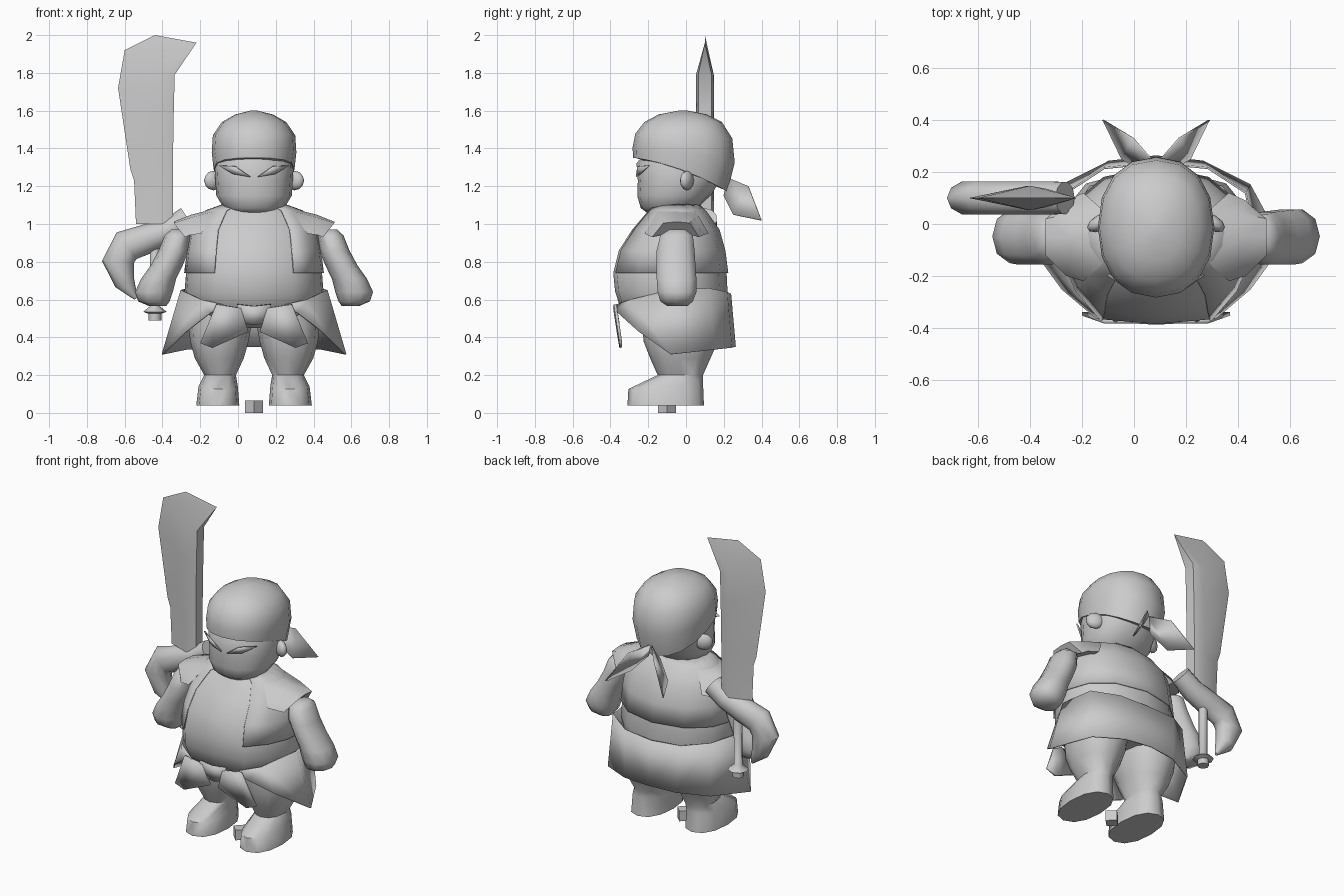
import bpy, bmesh, math
from mathutils import Matrix

cube = bpy.data.objects.get("Cube")
if cube:
    bpy.data.objects.remove(cube)

CX = 0.085  # the figure's own middle plane
grey = bpy.data.materials.new("plain_grey")
grey.use_nodes = True
grey.diffuse_color = (0.6, 0.6, 0.6, 1)
bsdf = next(n for n in grey.node_tree.nodes if n.type == 'BSDF_PRINCIPLED')
bsdf.inputs["Base Color"].default_value = (0.6, 0.6, 0.6, 1)
made = []


def finish(name, bm, x=CX, mirror=False, thick=0.0):
    bmesh.ops.remove_doubles(bm, verts=bm.verts, dist=0.0005)
    bmesh.ops.recalc_face_normals(bm, faces=bm.faces)
    mesh = bpy.data.meshes.new(name)
    bm.to_mesh(mesh)
    bm.free()
    mesh.materials.append(grey)
    ob = bpy.data.objects.new(name, mesh)
    ob.location.x = x
    bpy.context.collection.objects.link(ob)
    if mirror:
        ob.modifiers.new("mirror", 'MIRROR').merge_threshold = 0.002
    if thick:
        solid = ob.modifiers.new("thickness", 'SOLIDIFY')
        solid.thickness = thick
        solid.offset = 0
    made.append(ob)
    return ob


def grid(name, rows, closed=False, **opts):
    """Skin rows of points; closed rows become a capped tube."""
    bm = bmesh.new()
    vs = [[bm.verts.new(p) for p in row] for row in rows]
    n = len(rows[0])
    for a, b in zip(vs, vs[1:]):
        for i in range(n if closed else n - 1):
            j = (i + 1) % n
            bm.faces.new((a[i], a[j], b[j], b[i]))
    if closed:
        bm.faces.new(vs[0])
        bm.faces.new(vs[-1])
    return finish(name, bm, **opts)


def plate(name, points, thick=0.008):
    bm = bmesh.new()
    bm.faces.new([bm.verts.new(p) for p in points])
    bmesh.ops.triangulate(bm, faces=bm.faces)
    return finish(name, bm, mirror=True, thick=thick)


def oval(ring, a, power):
    """Point on a ring given as middle x, z, half width, front y, back y, tilt."""
    cx, z, rx, yf, yb, tilt = ring
    c, s = math.cos(a), math.sin(a)
    dy = (yb - yf) / 2 * math.copysign(abs(s) ** power, s)
    x = cx + rx * math.copysign(abs(c) ** power, c)
    return (x, (yf + yb) / 2 + dy, z + tilt * dy * (1 + 1.3 * dy))


def loft(name, rings, n=14, power=1.0, mirror=False):
    rows = [[oval(r, math.tau * i / n, power) for i in range(n)] for r in rings]
    return grid(name, rows, True, mirror=mirror)


# Half outline of the body from front to back, with a corner at the vest edge
OUTLINE = [(0, -1), (.57, -.94), (.84, -.56), (.97, -.2), (1, .1), (.88, .52),
           (.55, .86), (0, 1)]


def body_row(ring, points, grow=1.0):
    z, rx, yf, yb = ring
    return [(rx * u * grow, (yf + yb) / 2 + (yb - yf) / 2 * v * grow, z)
            for u, v in points]


# Torso and open vest that follows it
body = [(1.11, .14, -.17, .06), (1.07, .25, -.2, .10), (.97, .325, -.285, .17),
        (.86, .345, -.355, .20), (.74, .36, -.385, .215), (.64, .368, -.375, .22),
        (.55, .335, -.345, .21), (.45, .24, -.22, .17)]
whole = OUTLINE + [(-u, v) for u, v in OUTLINE[-2:0:-1]]
grid("torso", [body_row(r, whole) for r in body], True)
grid("vest", [body_row(r, OUTLINE[1:], 1.02) for r in body[:5]], mirror=True, thick=.006)

# Cap sleeves, closed underneath
grid("cap_sleeve", [
    [(.28, -.22, .95), (.2, -.15, 1.07), (.19, -.05, 1.085), (.2, .05, 1.07),
     (.28, .12, .95), (.28, -.055, .95)],
    [(.345, -.2, .94), (.33, -.14, 1.035), (.33, -.05, 1.05), (.33, .04, 1.035),
     (.345, .09, .94), (.345, -.055, .955)],
    [(.365, -.18, .93), (.425, -.12, 1.005), (.425, -.05, 1.012), (.425, .02, 1.005),
     (.365, .07, .93), (.375, -.055, .965)]], True, mirror=True)

# Flared coat skirt, open at the front
grid("coat_skirt", [
    [(.15, -.375, .57), (.28, -.29, .6), (.385, -.08, .65), (.345, .12, .66),
     (.2, .215, .64), (0, .235, .63)],
    [(.23, -.36, .53), (.36, -.25, .43), (.485, -.08, .31), (.36, .15, .335),
     (.18, .24, .345), (0, .26, .35)]], mirror=True, thick=.008)

# Belt knot and cloth flaps
plate("belt_knot", [(0, -.38, .565), (.09, -.375, .575), (.075, -.36, .48),
                    (0, -.365, .465)], .015)
plate("cloth_flap", [(.07, -.375, .555), (.2, -.375, .575), (.285, -.345, .37),
                     (.22, -.345, .345), (.03, -.36, .43)], .015)

# Legs with feet
loft("leg", [(.17, .58, .155, -.24, .17, 0), (.18, .46, .165, -.23, .18, 0),
             (.184, .38, .155, -.225, .17, 0), (.184, .29, .13, -.19, .13, 0),
             (.18, .2, .084, -.15, .09, 0), (.19, .14, .104, -.305, .09, .09),
             (.192, .04, .114, -.31, .095, 0)], 12, .88, True)

# Arms with fists
loft("arm", [(.41, .97, .03, -.09, 0, 0), (.405, .94, .068, -.14, .04, 0),
             (.425, .86, .08, -.16, .05, 0), (.463, .78, .085, -.16, .055, 0),
             (.505, .71, .093, -.16, .06, 0), (.53, .64, .1, -.155, .06, 0),
             (.53, .59, .083, -.14, .04, 0), (.51, .565, .045, -.1, .01, 0)],
     10, .9, True)

# Head, headscarf, ears and brows
loft("face", [(0, 1.055, .11, -.2, 0, 0), (0, 1.085, .16, -.24, .06, 0),
              (0, 1.15, .2, -.258, .13, 0), (0, 1.23, .205, -.255, .18, 0),
              (0, 1.32, .21, -.262, .2, 0), (0, 1.4, .18, -.2, .18, 0)], 16, .9)
loft("headscarf", [(0, 1.29, .214, -.28, .22, -.36), (0, 1.38, .224, -.283, .258, -.15),
                   (0, 1.47, .218, -.268, .245, -.05), (0, 1.54, .17, -.22, .19, 0),
                   (0, 1.58, .1, -.145, .11, 0), (0, 1.6, .02, -.04, .01, 0)], 16, .9)
bm = bmesh.new()
bmesh.ops.create_icosphere(bm, subdivisions=2, radius=1,
                           matrix=Matrix.Translation((.215, .005, 1.23))
                           @ Matrix.Rotation(-.5, 4, 'Z')
                           @ Matrix.Diagonal((.055, .03, .052, 1)))
finish("ear", bm, mirror=True)
plate("brow", [(.02, -.262, 1.25), (.11, -.24, 1.265), (.185, -.195, 1.31),
               (.1, -.255, 1.305)])

# Loose ends of the headscarf knot
grid("scarf_tail", [[(0, .23, 1.24), (.04, .2, 1.15)],
                    [(.09, .33, 1.2), (.13, .25, 1.05)],
                    [(.205, .4, 1.02), (.2, .395, 1.02)]], mirror=True, thick=.008)

# Blade with a thick spine and a slanted point
rows = []
for x0, z0, x1, z1 in ((-.54, 1, -.345, 1), (-.55, 1.23, -.345, 1.22),
                       (-.57, 1.29, -.345, 1.3), (-.635, 1.72, -.34, 1.6),
                       (-.6, 1.92, -.335, 1.79)):
    rows.append([(x0, .1, z0), (x1 - .065, .053, z1), (x1, .065, z1),
                 (x1, .135, z1), (x1 - .065, .147, z1)])
rows.append([(-.44, .1, 2)] + [(-.22, .1, 1.96)] * 4)
grid("sword_blade", rows, True, x=0)

# Handle and pommel turned from one profile
rows = [[(-.44 + r * math.cos(math.tau * i / 8), .1 + r * math.sin(math.tau * i / 8), z)
         for i in range(8)]
        for z, r in ((.49, .034), (.525, .034), (.535, .062), (.565, .025), (1.02, .028))]
grid("sword_handle", rows, True, x=0)

# Bent sleeve behind the right arm, cut off at the shoulder and tapering below
path = [(-.265, 1.03, .065), (-.36, .965, .068), (-.47, .925, .078), (-.59, .885, .088),
        (-.635, .8, .085), (-.6, .69, .055), (-.54, .605, .01)]
rows = []
for k, (x, z, r) in enumerate(path):
    a, b = path[max(k - 1, 0)], path[min(k + 1, len(path) - 1)]
    length = math.hypot(b[0] - a[0], b[1] - a[1])
    nx, nz = (a[1] - b[1]) / length, (b[0] - a[0]) / length
    row = []
    for i in range(10):
        c, s = math.cos(math.tau * i / 10), math.sin(math.tau * i / 10)
        row.append((x + nx * r * c, .1 + min(r, .067) * s, z + nz * r * c))
    rows.append(row)
grid("bent_sleeve", rows, True, x=0)

# Small block on the ground between the feet
bm = bmesh.new()
bmesh.ops.create_cone(bm, cap_ends=True, segments=4, radius1=.047, radius2=.047,
                      depth=.065, matrix=Matrix.Translation((0, -.1, .0325)))
finish("ground_block", bm)

# Soft shading that keeps hard edges
bpy.ops.object.select_all(action='DESELECT')
for ob in made:
    ob.select_set(True)
bpy.context.view_layer.objects.active = made[0]
bpy.ops.object.shade_smooth_by_angle(angle=math.radians(50))
